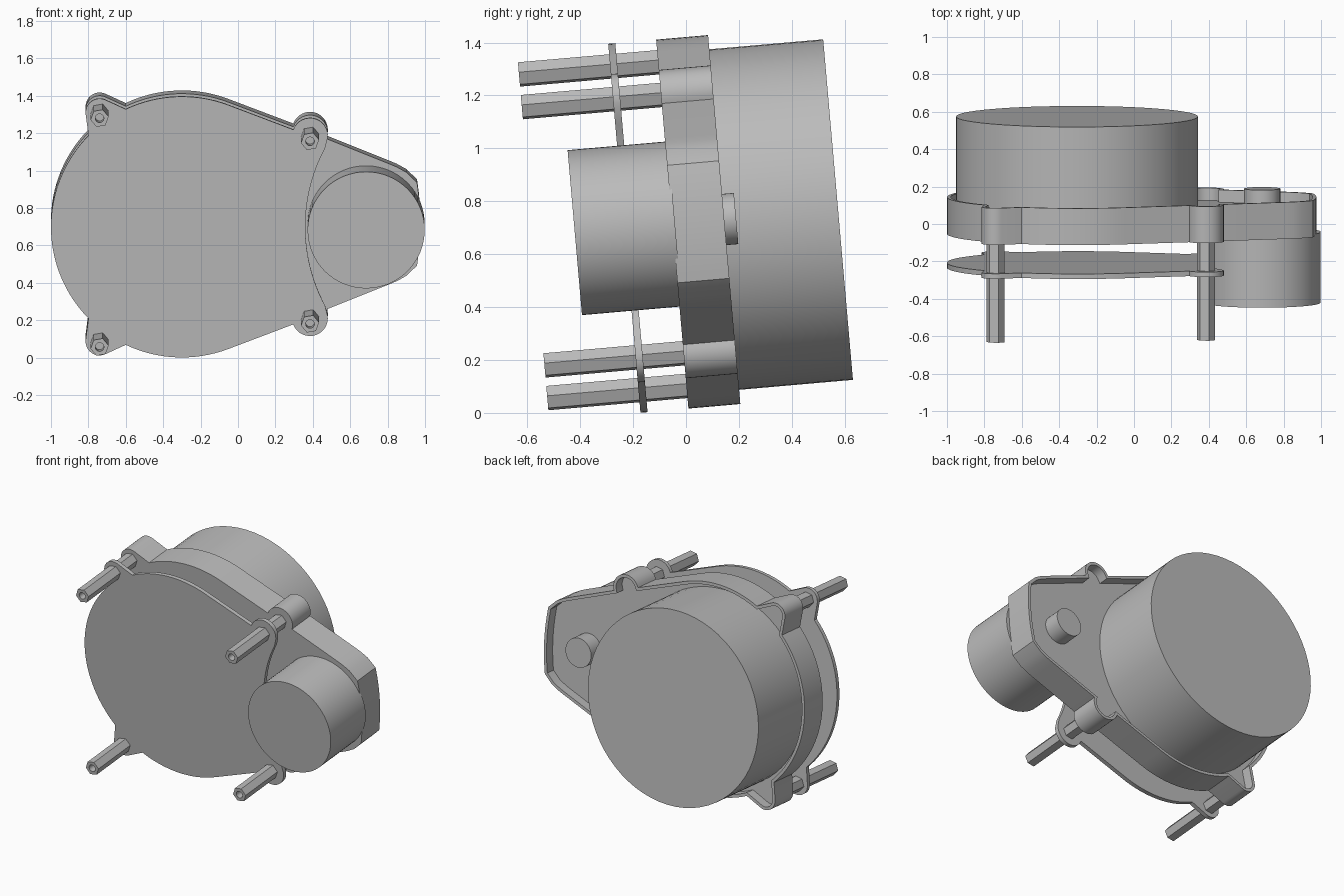
import bpy
import bmesh
from math import radians, cos, sin, pi
from mathutils import Vector

cube = bpy.data.objects.get("Cube")
if cube:
    bpy.data.objects.remove(cube, do_unlink=True)

grey = bpy.data.materials.new("plain_grey")
grey.use_nodes = True
grey.diffuse_color = (0.5, 0.5, 0.5, 1)
bsdf = next(n for n in grey.node_tree.nodes if n.type == 'BSDF_PRINCIPLED')
bsdf.inputs["Base Color"].default_value = (0.5, 0.5, 0.5, 1)

TILT = radians(5)          # the whole unit leans back
CENTRE = (0, -0.002, 0.718)


def loft(name, sections):
    """Skin equal-count loops, each given as (depth, 2D points), and cap both ends."""
    bm = bmesh.new()
    rings = [[bm.verts.new((p[0], depth, p[1])) for p in pts] for depth, pts in sections]
    n = len(rings[0])
    for a, b in zip(rings, rings[1:]):
        for i in range(n):
            j = (i + 1) % n
            bm.faces.new((a[i], a[j], b[j], b[i]))
    bm.faces.new(rings[0])
    bm.faces.new(rings[-1])
    bmesh.ops.recalc_face_normals(bm, faces=bm.faces)
    mesh = bpy.data.meshes.new(name)
    bm.to_mesh(mesh)
    bm.free()
    mesh.shade_smooth()
    mesh.set_sharp_from_angle(angle=radians(30))
    mesh.materials.append(grey)
    obj = bpy.data.objects.new(name, mesh)
    obj.location = CENTRE
    obj.rotation_euler.x = TILT
    bpy.context.collection.objects.link(obj)
    return obj


def arc(cx, cy, r, start, end, steps):
    angles = [radians(start + (end - start) * i / steps) for i in range(steps + 1)]
    return [Vector((cx + r * cos(a), cy + r * sin(a))) for a in angles]


def circle(cx, cy, r, steps=64):
    return arc(cx, cy, r, 0, 360, steps)[:-1]


def hexagon(cx, cy, apothem, turn, steps=24):
    pts = []
    for i in range(steps):
        a = 2 * pi * i / steps
        r = apothem / cos(a % (pi / 3) - pi / 6)
        pts.append(Vector((cx + r * cos(a + turn), cy + r * sin(a + turn))))
    return pts


def mirrored(upper):
    return upper + [Vector((p.x, -p.y)) for p in reversed(upper[1:-1])]


def inset(pts, width):
    """Shrink a clockwise outline by an even wall width."""
    result = []
    for i, p in enumerate(pts):
        d1 = (p - pts[i - 1]).normalized()
        d2 = (pts[(i + 1) % len(pts)] - p).normalized()
        n1, n2 = Vector((d1.y, -d1.x)), Vector((d2.y, -d2.x))
        result.append(p + (n1 + n2) * width / (1 + n1.dot(n2)))
    return result


# Shared upper outline: round body with a small and a large screw tab
LEFT_X, LEFT_H = -0.74, 0.614
RIGHT_X, RIGHT_H = 0.385, 0.49
shared = (arc(-0.3, 0, 0.7, 180, 135.5, 16)
          + arc(LEFT_X, LEFT_H, 0.075, 185, 65, 12)
          + arc(-0.3, 0, 0.7, 115.4, 69, 16)
          + arc(RIGHT_X, RIGHT_H, 0.095, 160, -20, 16))

# Front plate, scooped out around the motor
plate = mirrored(shared + arc(1.26, 0, 0.9, 152, 180, 12))
loft("front_plate", [(-0.232, plate), (-0.205, plate)])

# Housing tray with a raised rim at the back
nose = [Vector(p) for p in ((0.8, 0.327), (0.85, 0.306), (0.9, 0.278), (0.957, 0.223))]
tip = arc(-0.4, 0, 1.375, 8, 0, 5)
body = mirrored(shared + nose + tip)
hollow = inset(body, 0.02)
loft("housing", [(-0.05, body), (0.147, body), (0.147, hollow), (0.08, hollow)])

# Round drum, motor and shaft stub
for name, x, radius, front, back in (("rear_drum", -0.305, 0.646, 0.07, 0.579),
                                     ("motor", 0.685, 0.313, -0.42, -0.04),
                                     ("shaft_stub", 0.685, 0.097, 0.07, 0.192)):
    disc = circle(x, 0, radius)
    loft(name, [(front, disc), (back, disc)])

# Hexagonal standoffs with a drilled front end
for side, x, height in (("right", LEFT_X, LEFT_H), ("left", RIGHT_X, RIGHT_H)):
    for level, sign in (("upper", 1), ("lower", -1)):
        h = height * sign
        turn = radians(10)
        outer = hexagon(x, h, 0.0425, turn)
        bore = [Vector((x + 0.023 * cos(2 * pi * i / 24 + turn),
                        h + 0.023 * sin(2 * pi * i / 24 + turn))) for i in range(24)]
        loft(f"{level}_{side}_standoff",
             [(-0.04, outer), (-0.578, outer), (-0.578, bore), (-0.48, bore)])
